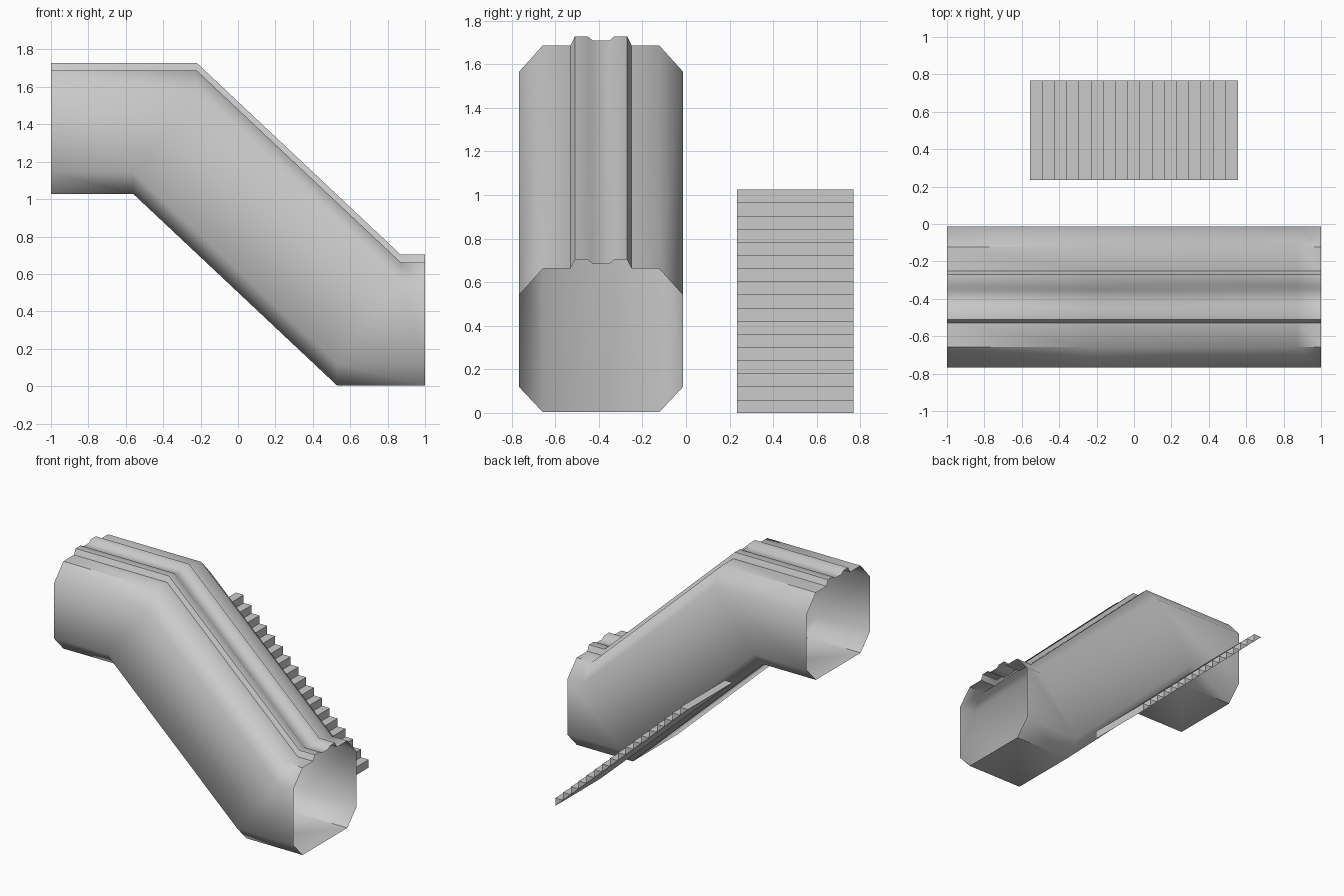
import bpy, bmesh, math

if "Cube" in bpy.data.objects:
    bpy.data.objects.remove(bpy.data.objects["Cube"])


def make_object(name, bm):
    bmesh.ops.recalc_face_normals(bm, faces=bm.faces)
    mesh = bpy.data.meshes.new(name)
    bm.to_mesh(mesh)
    bm.free()
    obj = bpy.data.objects.new(name, mesh)
    bpy.context.collection.objects.link(obj)
    return obj


# Stairwell tunnel: open-ended shell, one half profile mirrored about its centre line
CY = -0.39
half = [(0.267, 0.003), (0.377, 0.12), (0.377, 0.54), (0.267, 0.662),
        (0.14, 0.662), (0.12, 0.703), (0.061, 0.703), (0.038, 0.684)]
profile = [(CY + y, z) for y, z in half] + [(CY - y, z) for y, z in reversed(half)]

# Stations: (x of lower points, x of upper points, floor height)
RISE = 1.025
stations = [(-1, -1, RISE), (-0.56, -0.22, RISE), (0.53, 0.87, 0), (1, 1, 0)]

bm = bmesh.new()
rings = []
for x_low, x_high, floor in stations:
    rings.append([bm.verts.new((x_low if z < 0.3 else x_high, y, z + floor))
                  for y, z in profile])
n = len(profile)
for a, b in zip(rings, rings[1:]):
    for i in range(n):
        j = (i + 1) % n
        bm.faces.new((a[i], a[j], b[j], b[i]))
tunnel = make_object("tunnel_shell", bm)
bpy.context.view_layer.objects.active = tunnel
tunnel.select_set(True)
bpy.ops.object.shade_smooth_by_angle(angle=math.radians(44))
tunnel.select_set(False)

# Staircase: triangular steps on a flat sloping underside
STEPS, X0, X1, Y0, Y1 = 17, 0.555, -0.555, 0.235, 0.768
run, rise = (X1 - X0) / STEPS, RISE / STEPS
bm = bmesh.new()


def pair(x, z):
    return bm.verts.new((x, Y0, z)), bm.verts.new((x, Y1, z))


foot = pair(X0, 0)
for i in range(STEPS):
    nose = pair(X0 + i * run, (i + 1) * rise)
    back = pair(X0 + (i + 1) * run, (i + 1) * rise)
    for p, q in ((foot, nose), (nose, back), (back, foot)):
        bm.faces.new((p[0], p[1], q[1], q[0]))
    for s in (0, 1):
        bm.faces.new((foot[s], nose[s], back[s]))
    foot = back
make_object("staircase", bm)
